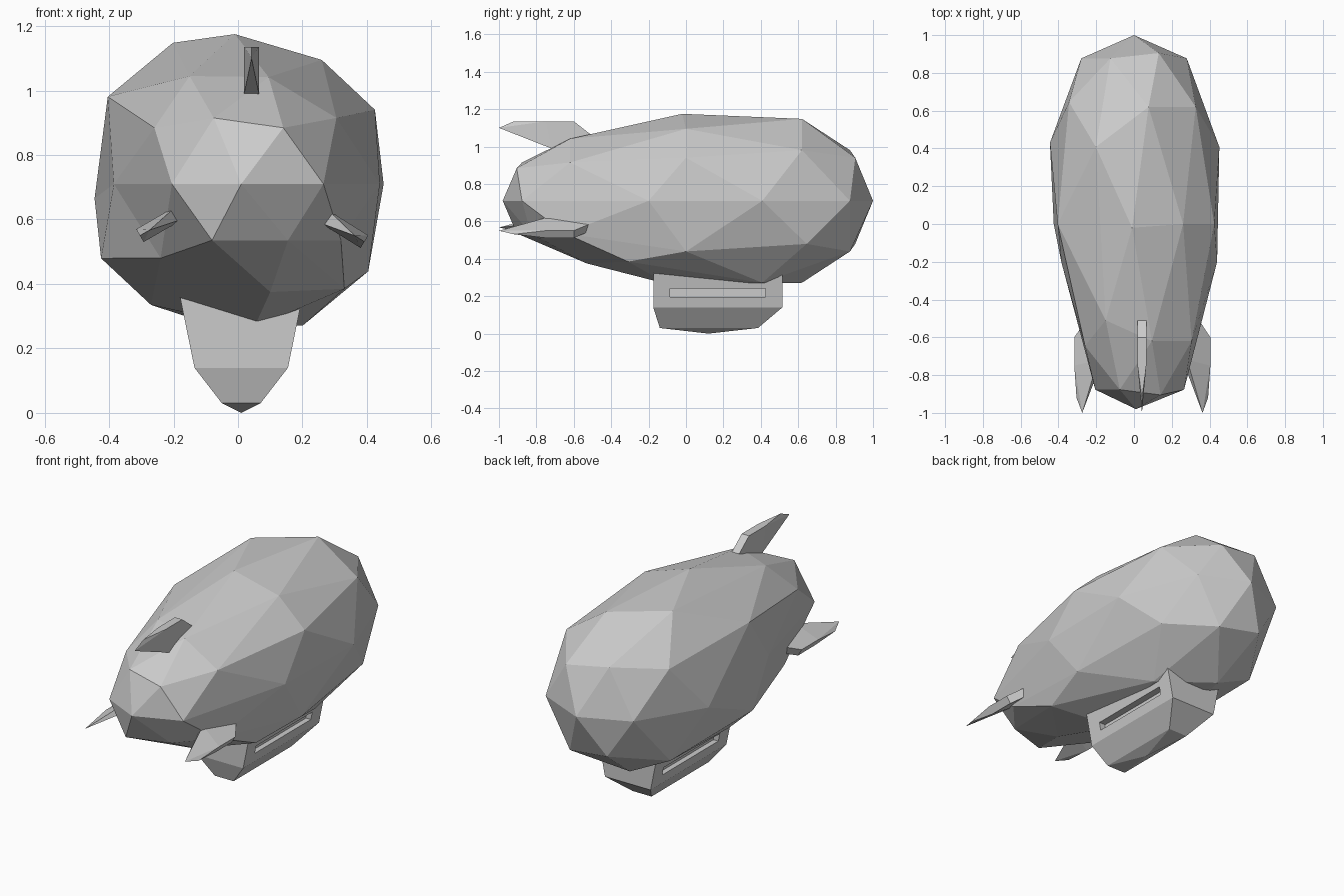
import bpy, bmesh
from math import sin, pi, radians
from mathutils import Vector, Matrix

if "Cube" in bpy.data.objects:
    bpy.data.objects.remove(bpy.data.objects["Cube"])


def finish(bm, name):
    bmesh.ops.recalc_face_normals(bm, faces=bm.faces[:])
    mesh = bpy.data.meshes.new(name)
    bm.to_mesh(mesh)
    bm.free()
    ob = bpy.data.objects.new(name, mesh)
    bpy.context.collection.objects.link(ob)
    return ob


def solid(name, points):
    """Flat-faced convex solid around a few corner points."""
    bm = bmesh.new()
    for p in points:
        bm.verts.new(p)
    bmesh.ops.convex_hull(bm, input=bm.verts[:])
    bmesh.ops.dissolve_limit(bm, angle_limit=radians(1), verts=bm.verts[:], edges=bm.edges[:])
    return finish(bm, name)


# Gas envelope: low-poly icosphere, stretched and tapered towards the tail
bm = bmesh.new()
bmesh.ops.create_icosphere(bm, subdivisions=2, radius=1)
sphere = {v: v.co.copy() for v in bm.verts}
for v, (x, y, z) in sphere.items():
    t = min(max(-y / 0.3, 0), 1)
    dz = max(-0.46, min(0.46, z * (0.515 - 0.125 * t)))
    v.co = (x * (0.475 - 0.075 * t) + 0.03 * t, y + 0.12 * sin(pi * y), 0.71 + dz)

# Hand-pulled corners of the envelope (sphere position -> final position)
pulls = [
    ((0.95, -0.31, 0), (0.44, -0.2, 0.71)),
    ((-0.95, -0.31, 0), (-0.385, -0.2, 0.71)),
    ((-0.95, 0.31, 0), (-0.445, 0.43, 0.665)),
    ((0, -1, 0), (0.01, -0.98, 0.71)),
    ((0, 0, 1), (-0.01, -0.02, 1.175)),
    ((0, 0, -1), (0.05, -0.1, 0.265)),
    ((0.43, -0.31, -0.85), (0.33, -0.31, 0.385)),
    ((-0.16, -0.5, -0.85), (0.1, -0.53, 0.375)),
    ((0.26, -0.81, -0.53), (0.155, -0.83, 0.535)),
    ((-0.69, -0.5, -0.53), (-0.24, -0.55, 0.48)),
    ((-0.53, 0, -0.85), (-0.27, 0, 0.335)),
    ((-0.69, 0.5, -0.53), (-0.32, 0.6, 0.39)),
    ((-0.43, -0.31, 0.85), (-0.15, -0.51, 1.045)),
    ((0.53, 0, 0.85), (0.26, 0, 1.095)),
]
for src, dst in pulls:
    min(sphere, key=lambda v: (sphere[v] - Vector(src)).length).co = dst
finish(bm, "envelope")

# Gondola: half width, height, y range for each level, then the keel point
CX = 0.01
levels = [(0.19, 0.36, -0.175, 0.515), (0.145, 0.14, -0.175, 0.515), (0.06, 0.03, -0.14, 0.385)]
pts = [(CX + s * w, y, z) for w, z, y0, y1 in levels for y in (y0, y1) for s in (-1, 1)]
gondola = solid("gondola", pts + [(CX, 0.12, 0)])

# Recessed window slot on each side of the gondola
for side, s in (("left", -1), ("right", 1)):
    cutter = solid("window_cutter_" + side,
                   [(CX + s * x, y, z) for x in (0.125, 0.26) for y in (-0.085, 0.425) for z in (0.195, 0.24)])
    cutter.hide_render = True
    cutter.hide_viewport = True
    mod = gondola.modifiers.new("window_" + side, 'BOOLEAN')
    mod.operation = 'DIFFERENCE'
    mod.solver = 'EXACT'
    mod.object = cutter

# Three tail fins: thick at the front, tapering to a sharp rear edge
thick = [(-0.51, 0.315), (-0.6, 0.385), (-0.75, 0.385), (-0.72, 0.24)]
sharp = [(-0.92, 0.385), (-1.0, 0.35)]
for name, angle, out in (("top", 0, 0), ("right", 122, 0.028), ("left", -120, 0.015)):
    place = Matrix.Translation((0.042, 0, 0.75)) @ Matrix.Rotation(radians(angle), 4, 'Y')
    pts = [Vector((s * 0.023, y, r + out)) for y, r in thick for s in (-1, 1)]
    pts += [Vector((0, y, r + out)) for y, r in sharp]
    solid("fin_" + name, [place @ p for p in pts])
